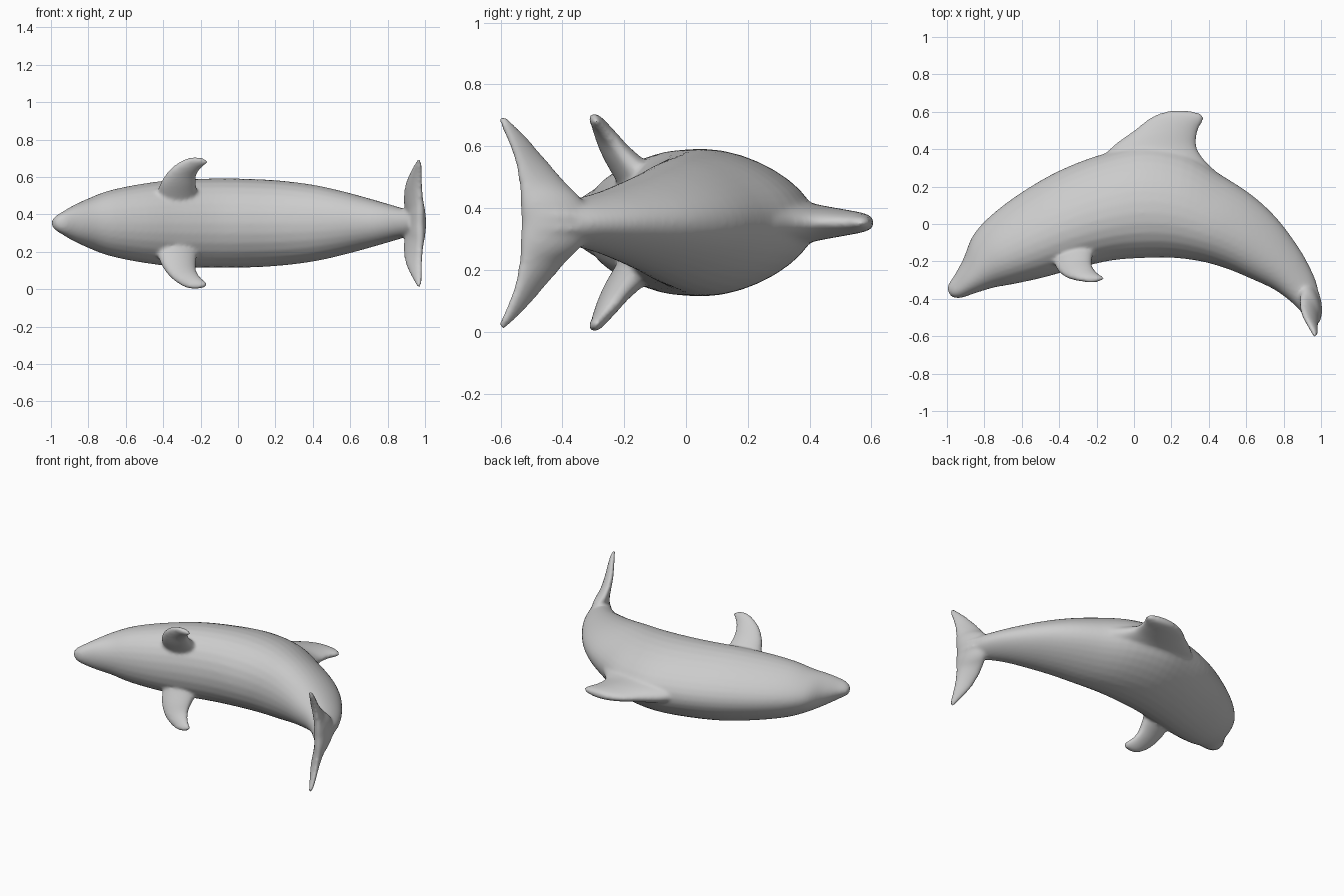
import bpy, bmesh, math
from mathutils import Vector

if "Cube" in bpy.data.objects:
    bpy.data.objects.remove(bpy.data.objects["Cube"])

MID = 0.353      # height of the symmetry plane
SIDES = 32


def spline(a, b, c, d, t):
    return 0.5 * (2 * b + (c - a) * t + (2 * a - 5 * b + 4 * c - d) * t * t
                  + (3 * b - a - 3 * c + d) * t ** 3)


def loft(name, stations, egg=0.0, flip=False, steps=4):
    """Skin oval sections; each station is (edge point, opposite edge point, half thickness)."""
    st = [(Vector(a), Vector(b), Vector((w, 0, 0))) for a, b, w in stations]
    fine = []
    for i in range(len(st) - 1):
        p = [st[max(0, min(len(st) - 1, i + k))] for k in (-1, 0, 1, 2)]
        for s in range(steps):
            fine.append([spline(*[q[j] for q in p], s / steps) for j in range(3)])
    fine.append(st[-1])
    mids = [(f[0] + f[1]) / 2 for f in fine]
    bm = bmesh.new()
    rings = []
    for i, (a, b, w) in enumerate(fine):
        path = mids[min(i + 1, len(mids) - 1)] - mids[max(i - 1, 0)]
        half = (a - b) / 2
        n = half.cross(path).normalized() * w.x
        ring = []
        for k in range(SIDES):
            t = 2 * math.pi * k / SIDES
            c, s = math.cos(t), math.sin(t)
            v = mids[i] + half * c + n * s * (1 - egg * c)
            if flip:
                v.z = 2 * MID - v.z
            ring.append(bm.verts.new(v))
        rings.append(ring)
    for r, q in zip(rings, rings[1:]):
        for k in range(SIDES):
            m = (k + 1) % SIDES
            bm.faces.new((r[k], r[m], q[m], q[k]))
    bm.faces.new(rings[0])
    bm.faces.new(rings[-1])
    bmesh.ops.recalc_face_normals(bm, faces=bm.faces)
    mesh = bpy.data.meshes.new(name)
    bm.to_mesh(mesh)
    bm.free()
    ob = bpy.data.objects.new(name, mesh)
    bpy.context.collection.objects.link(ob)
    return ob


# Body: back edge x, y, belly edge x, y, half width
body_rows = [
    (-1.0, -.34, -.985, -.38, .018), (-.985, -.31, -.965, -.393, .038),
    (-.955, -.265, -.925, -.395, .06), (-.91, -.18, -.85, -.37, .095),
    (-.86, -.06, -.75, -.34, .13), (-.76, .05, -.64, -.32, .17),
    (-.6, .17, -.48, -.285, .203), (-.4, .285, -.3, -.235, .227),
    (-.18, .37, -.12, -.195, .233), (.05, .42, .04, -.182, .232),
    (.27, .38, .2, -.18, .222), (.47, .26, .36, -.2, .2),
    (.63, .155, .5, -.24, .168), (.76, .035, .62, -.29, .135),
    (.87, -.11, .74, -.345, .102), (.94, -.23, .82, -.4, .08),
    (.98, -.33, .875, -.45, .068), (.985, -.41, .91, -.49, .05)]
parts = [loft("body", [((a, b, MID), (c, d, MID), w) for a, b, c, d, w in body_rows], egg=.22)]

# Dorsal fin: y, leading x, trailing x, half thickness
dorsal_rows = [(.28, -.2, .44, .1), (.35, -.17, .37, .08), (.42, -.11, .333, .06),
               (.5, 0, .342, .045), (.56, .075, .372, .034), (.59, .135, .355, .025),
               (.607, .2, .28, .012)]
parts.append(loft("dorsal_fin", [((a, y, MID), (b, y, MID), w) for y, a, b, w in dorsal_rows]))

# Tail fluke: offset from centre, leading x, y, trailing x, y, half thickness
fluke_rows = [(-.03, .93, -.3, .975, -.53, .05), (.06, .915, -.33, .98, -.535, .045),
              (.12, .895, -.385, .982, -.537, .034), (.2, .895, -.455, .982, -.55, .024),
              (.27, .92, -.515, .982, -.575, .018), (.32, .948, -.565, .978, -.598, .014),
              (.342, .96, -.588, .97, -.606, .01)]
fluke = [((a, b, MID + s), (c, d, MID + s), w) for s, a, b, c, d, w in fluke_rows]

# Flipper: leading edge point, trailing edge point, half thickness
flipper = [((-.44, -.14, .42), (-.2, -.06, .42), .07), ((-.43, -.2, .51), (-.215, -.14, .51), .055),
           ((-.405, -.25, .58), (-.225, -.195, .57), .042),
           ((-.355, -.285, .645), (-.222, -.225, .61), .032),
           ((-.29, -.3, .69), (-.2, -.26, .645), .024),
           ((-.235, -.308, .703), (-.172, -.28, .668), .018),
           ((-.185, -.302, .698), (-.16, -.29, .68), .01)]

for side, flip in (("upper", False), ("lower", True)):
    parts.append(loft(side + "_fluke", fluke, flip=flip))
    parts.append(loft(side + "_flipper", flipper, flip=flip))

# Fuse all parts into one smooth skin
bpy.ops.object.select_all(action='DESELECT')
for p in parts:
    p.select_set(True)
bpy.context.view_layer.objects.active = parts[0]
bpy.ops.object.join()
skin = parts[0]
skin.name = "dolphin_body"
remesh = skin.modifiers.new("fuse", 'REMESH')
remesh.mode = 'VOXEL'
remesh.voxel_size = 0.01
remesh.use_smooth_shade = True
blend = skin.modifiers.new("blend", 'SMOOTH')
blend.factor = 0.5
blend.iterations = 8

grey = bpy.data.materials.new("grey_skin")
grey.diffuse_color = (0.6, 0.6, 0.6, 1)
grey.use_nodes = True
grey.node_tree.nodes["Principled BSDF"].inputs["Base Color"].default_value = grey.diffuse_color
skin.data.materials.clear()
skin.data.materials.append(grey)
for f in skin.data.polygons:
    f.use_smooth = True
